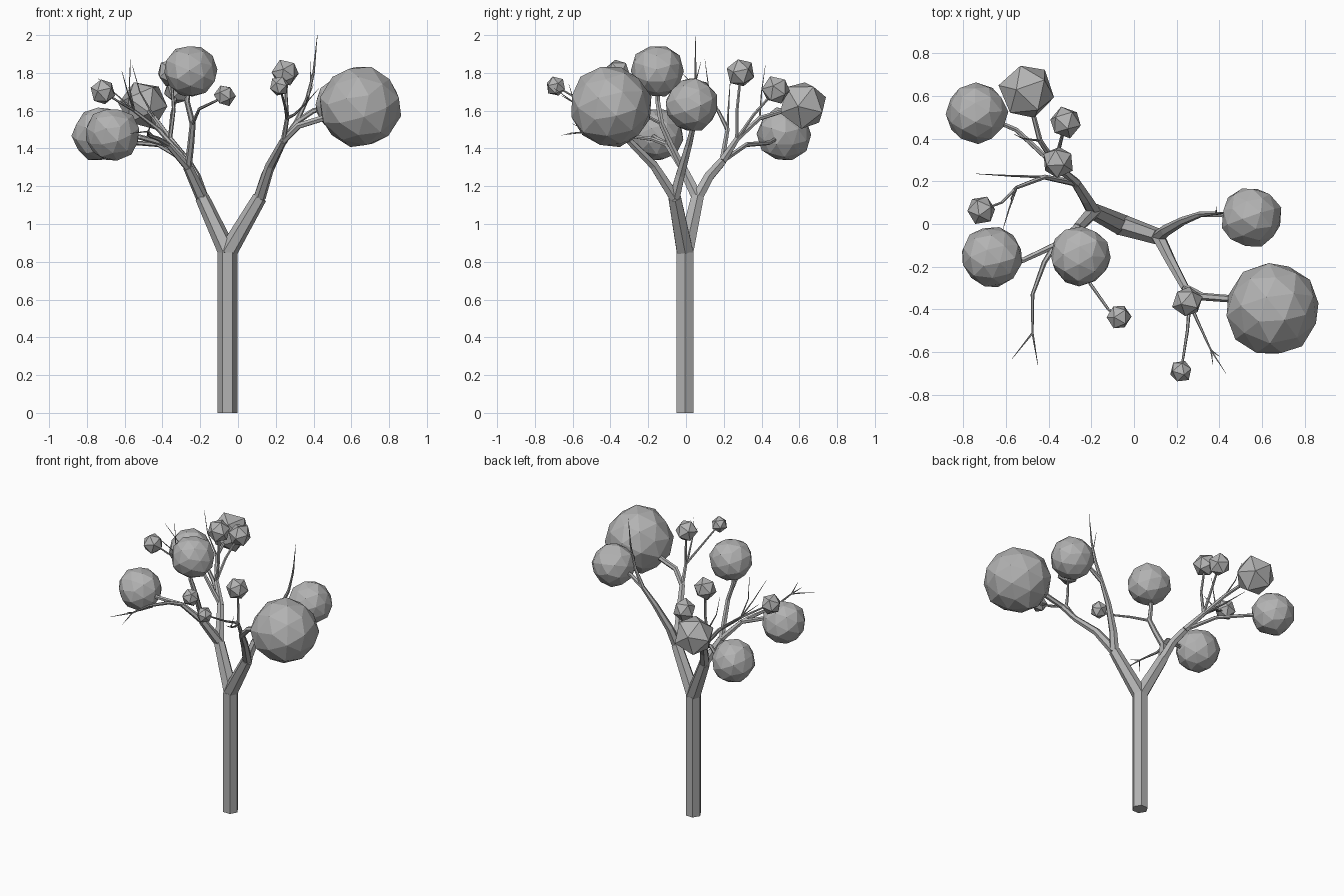
import bpy, bmesh, math, random
from mathutils import Vector

random.seed(4)
default_cube = bpy.data.objects.get("Cube")
if default_cube:
    bpy.data.objects.remove(default_cube, do_unlink=True)

SIDES = 6

# The whole tree is one plain grey
grey = bpy.data.materials.new("plain_grey")
grey.use_nodes = True
colour = (0.45, 0.45, 0.45, 1)
grey.diffuse_color = colour
for node in grey.node_tree.nodes:
    if node.type == 'BSDF_PRINCIPLED':
        node.inputs["Base Color"].default_value = colour


def finish(name, bm):
    bmesh.ops.recalc_face_normals(bm, faces=bm.faces)
    mesh = bpy.data.meshes.new(name)
    bm.to_mesh(mesh)
    bm.free()
    mesh.materials.append(grey)
    obj = bpy.data.objects.new(name, mesh)
    bpy.context.scene.collection.objects.link(obj)
    return obj


def branch(name, start_radius, end_radius, *points):
    """Sweep a tapering six-sided tube along the points."""
    pts = [Vector(p) for p in points]
    travelled = [0.0]
    for a, b in zip(pts, pts[1:]):
        travelled.append(travelled[-1] + (b - a).length)
    bm = bmesh.new()
    side = Vector((1, 0, 0))
    rings = []
    for i, p in enumerate(pts):
        before = (p - pts[i - 1]).normalized() if i else Vector()
        after = (pts[i + 1] - p).normalized() if i + 1 < len(pts) else Vector()
        along = (before + after).normalized()
        side = (side - along * side.dot(along)).normalized()
        up = along.cross(side)
        t = travelled[i] / travelled[-1]
        radius = start_radius + (end_radius - start_radius) * t
        ring = []
        for k in range(SIDES):
            angle = math.tau * k / SIDES
            offset = side * math.cos(angle) + up * math.sin(angle)
            ring.append(bm.verts.new(p + offset * radius))
        rings.append(ring)
    for low, high in zip(rings, rings[1:]):
        for k in range(SIDES):
            n = (k + 1) % SIDES
            bm.faces.new((low[k], low[n], high[n], high[k]))
    bm.faces.new(rings[0])
    bm.faces.new(rings[-1])
    return finish(name, bm)


def foliage(name, centre, radius, detail):
    """Faceted, slightly irregular ball of leaves."""
    bm = bmesh.new()
    bmesh.ops.create_icosphere(bm, subdivisions=detail, radius=radius)
    turn = random.uniform(0, math.tau)
    tilt = Vector((math.cos(turn), math.sin(turn), 1)).to_track_quat('Z', 'Y')
    for v in bm.verts:
        v.co = tilt @ v.co * random.uniform(0.95, 1.03) + Vector(centre)
    return finish(name, bm)


# Balls of leaves
big_front = (0.65, -0.4, 1.62)
left_ball = (0.55, 0.03, 1.63)
top_ball = (-0.25, -0.15, 1.81)
right_ball = (-0.665, -0.155, 1.475)
back_ball = (-0.735, 0.52, 1.475)
back_upper = (-0.5, 0.62, 1.63)
back_bud = (-0.32, 0.475, 1.71)
high_bud = (-0.355, 0.29, 1.8)
right_bud = (-0.715, 0.065, 1.7)
front_bud = (-0.07, -0.435, 1.68)
left_bud = (0.25, -0.365, 1.8)
far_bud = (0.22, -0.69, 1.73)

foliage("big_front_foliage", big_front, 0.22, 2)
for label, spot in (("left", left_ball), ("top", top_ball),
                    ("right", right_ball), ("back", back_ball)):
    foliage(label + "_foliage", spot, 0.144, 2)
foliage("back_upper_foliage", back_upper, 0.135, 1)
for label, spot, size in (("back", back_bud, 0.078), ("high", high_bud, 0.078),
                          ("right", right_bud, 0.07), ("front", front_bud, 0.06),
                          ("left", left_bud, 0.074), ("far", far_bud, 0.054)):
    foliage(label + "_bud", spot, size, 1)

# Trunk and the two limbs of the main fork
crotch = (-0.055, -0.005, 0.85)
left_fork = (0.115, -0.06, 1.14)
right_fork = (-0.19, 0.06, 1.14)
branch("trunk", 0.0525, 0.0525, (-0.055, -0.005, 0), crotch)
branch("left_limb", 0.05, 0.038, crotch, left_fork)
branch("right_limb", 0.05, 0.038, crotch, right_fork)

# Left side: upright branch with a bare tip
upright = (0.31, 0.045, 1.54)
branch("upright_branch", 0.032, 0.014, left_fork, (0.15, -0.03, 1.26),
       (0.23, 0.015, 1.42), upright)
branch("upright_tip", 0.014, 0.001, upright, (0.365, 0.05, 1.66),
       (0.4, 0.05, 1.8), (0.42, 0.05, 2.0))
branch("upright_twig", 0.004, 0.001, (0.385, 0.05, 1.75), (0.385, 0.08, 1.86))
branch("left_stem", 0.015, 0.012, upright, (0.4, 0.045, 1.6), left_ball)

# Left side: branch leaning to the front
lean = (0.24, -0.3, 1.44)
bud_fork = (0.26, -0.37, 1.56)
twig_fork = (0.36, -0.59, 1.64)
branch("leaning_branch", 0.032, 0.02, left_fork, (0.17, -0.17, 1.31), lean)
branch("big_front_stem", 0.019, 0.016, lean, (0.32, -0.34, 1.52),
       (0.45, -0.35, 1.56), big_front)
branch("left_bud_stem", 0.014, 0.006, lean, bud_fork, (0.255, -0.36, 1.66), left_bud)
branch("far_bud_stem", 0.009, 0.005, bud_fork, (0.25, -0.5, 1.62), far_bud)
branch("front_twig", 0.009, 0.004, bud_fork, (0.3, -0.46, 1.58), twig_fork)
for tip in ((0.43, -0.7, 1.72), (0.37, -0.66, 1.68), (0.4, -0.62, 1.74)):
    branch("front_twig_tip", 0.004, 0.001, twig_fork, tip)

# Right side: front branch
shoulder = (-0.265, -0.02, 1.3)
elbow = (-0.37, -0.1, 1.42)
stem_fork = (-0.24, -0.13, 1.53)
bare_fork = (-0.475, -0.51, 1.49)
branch("right_front_branch", 0.034, 0.026, right_fork, shoulder)
branch("right_elbow", 0.022, 0.016, shoulder, elbow)
branch("right_stem", 0.016, 0.012, elbow, (-0.52, -0.17, 1.46), right_ball)
branch("bare_branch", 0.014, 0.005, elbow, (-0.42, -0.18, 1.45),
       (-0.475, -0.33, 1.47), bare_fork)
for tip in ((-0.57, -0.63, 1.48), (-0.45, -0.66, 1.47), (-0.46, -0.6, 1.53)):
    branch("bare_branch_tip", 0.005, 0.001, bare_fork, tip)
branch("top_stem", 0.02, 0.012, shoulder, (-0.25, -0.08, 1.42), stem_fork,
       (-0.27, -0.15, 1.65), top_ball)
branch("front_bud_stem", 0.01, 0.006, stem_fork, (-0.205, -0.28, 1.61),
       (-0.12, -0.4, 1.65), front_bud)

# Right side: back branch
back_fork = (-0.27, 0.19, 1.33)
back_mid = (-0.36, 0.27, 1.45)
branch("right_back_branch", 0.034, 0.025, right_fork, (-0.225, 0.12, 1.25), back_fork)
branch("back_branch", 0.024, 0.016, back_fork, back_mid)
branch("back_stem", 0.014, 0.011, back_fork, (-0.42, 0.32, 1.42),
       (-0.55, 0.44, 1.43), back_ball)
upper_mid = (-0.44, 0.39, 1.56)
branch("back_upper_stem", 0.015, 0.01, back_mid, upper_mid, back_upper)
branch("back_twig", 0.006, 0.001, upper_mid, (-0.52, 0.4, 1.7), (-0.56, 0.42, 1.84))
branch("back_bud_stem", 0.011, 0.007, back_mid, (-0.35, 0.36, 1.58), back_bud)
branch("high_bud_stem", 0.011, 0.007, back_mid, (-0.34, 0.27, 1.6), high_bud)

# Right side: spreading twigs
spread = (-0.42, 0.22, 1.5)
spread_end = (-0.55, 0.17, 1.6)
branch("spreading_branch", 0.016, 0.009, back_fork, spread, spread_end)
branch("right_bud_stem", 0.008, 0.005, spread_end, (-0.62, 0.1, 1.64), right_bud)
branch("outer_twig", 0.008, 0.001, spread, (-0.57, 0.225, 1.62), (-0.74, 0.235, 1.77))
branch("rising_twig", 0.006, 0.001, spread_end, (-0.575, 0.12, 1.72), (-0.57, 0.1, 1.87))
branch("inner_twig", 0.006, 0.001, spread_end, (-0.585, 0.07, 1.7), (-0.615, -0.03, 1.81))
